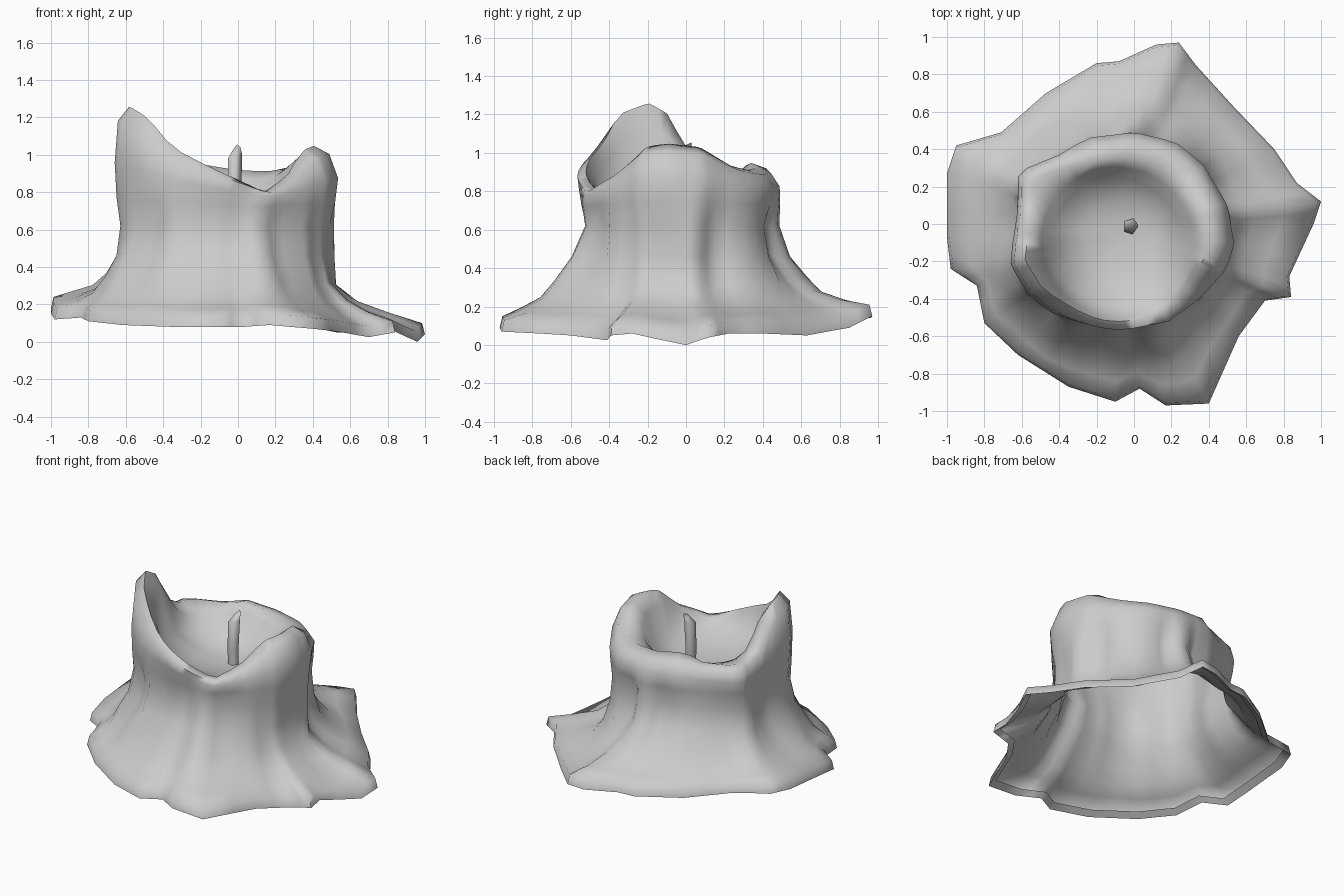
import bpy, bmesh
from math import atan2, hypot, sin, cos, pi, exp

if "Cube" in bpy.data.objects:
    bpy.data.objects.remove(bpy.data.objects["Cube"])

CX, CY = -0.06, -0.03   # axis of the candle body

# skirt outline: x, y, z of the lower edge
SKIRT = [(1.0, .12, .04), (.87, .22, .06), (.75, .40, .06), (.53, .63, .05), (.33, .85, .09),
         (.24, .97, .15), (.12, .96, .14), (-.08, .87, .14), (-.2, .86, .14), (-.47, .7, .14),
         (-.71, .49, .16), (-.95, .42, .19), (-1, .27, .18), (-1, -.07, .15), (-.98, -.24, .12),
         (-.84, -.33, .13), (-.8, -.53, .11), (-.62, -.7, .09), (-.35, -.87, .08), (-.1, -.95, .08),
         (.03, -.88, .08), (.17, -.97, .09), (.4, -.96, .07), (.56, -.6, .05), (.7, -.41, .025),
         (.84, -.39, .05), (.83, -.28, .06), (.96, -.0, .0)]
# body outline: x, y, rim height
BODY = [(.54, -.13, 1.05), (.5, .1, 1.03), (.37, .32, .93), (.22, .44, .91), (0, .49, .92),
        (-.25, .46, .95), (-.4, .37, .91), (-.62, .28, .91), (-.62, .12, .93), (-.63, .01, 1.0),
        (-.65, -.1, 1.2), (-.66, -.22, 1.26), (-.55, -.4, 1.2), (-.4, -.5, 1.04), (-.1, -.56, .91),
        (.17, -.53, .8), (.35, -.4, .90), (.48, -.26, 1.03)]


def polar(keys):
    return sorted((atan2(y - CY, x - CX) % (2 * pi), hypot(x - CX, y - CY), z) for x, y, z in keys)


def sample(keys, a):
    """Interpolate radius and height at angle a around a closed outline."""
    ext = [(keys[-1][0] - 2 * pi,) + keys[-1][1:]] + keys + [(keys[0][0] + 2 * pi,) + keys[0][1:]]
    for p, q in zip(ext, ext[1:]):
        if p[0] <= a <= q[0]:
            t = (a - p[0]) / (q[0] - p[0])
            # straight chord between outline points in plan
            r = p[1] * q[1] * sin(q[0] - p[0]) / (p[1] * sin(a - p[0]) + q[1] * sin(q[0] - a))
            return r, p[2] + (q[2] - p[2]) * t
    return keys[0][1:]


def finish(name, bm):
    bmesh.ops.recalc_face_normals(bm, faces=bm.faces)
    me = bpy.data.meshes.new(name)
    bm.to_mesh(me)
    bm.free()
    ob = bpy.data.objects.new(name, me)
    bpy.context.collection.objects.link(ob)
    bpy.ops.object.select_all(action='DESELECT')
    ob.select_set(True)
    bpy.context.view_layer.objects.active = ob
    bpy.ops.object.shade_smooth_by_angle(angle=1.3)
    return ob


def bridge(bm, rings):
    n = len(rings[0])
    for lo, hi in zip(rings, rings[1:]):
        for i in range(n):
            j = (i + 1) % n
            bm.faces.new((lo[i], lo[j], hi[j], hi[i]))


# melted wax: open skirt, fluted wall, rolled rim and sunken pool in one skin
skirt, body = polar(SKIRT), polar(BODY)
angles = []
for i, k in enumerate(skirt):
    nxt = skirt[(i + 1) % len(skirt)][0] + (2 * pi if i == len(skirt) - 1 else 0)
    angles += [k[0], ((k[0] + nxt) / 2) % (2 * pi)]
bm = bmesh.new()
rings = [[] for _ in range(15)]
for a in sorted(angles):
    R, zs = sample(skirt, a)
    b, h = sample(body, a)
    fold = .018 * sin(9 * a + 1) + .013 * sin(14 * a)          # drips running down the wall
    bump = exp(-((a - 5.05) / .2) ** 2)                        # fat drip on the front
    flare = .015 - .035 * cos(a) + .105 * sin(a) ** 2          # how far the foot spreads
    top = zs + .06
    foot = b + flare + fold + .03 * bump
    zf = .32 + .4 * (zs - .06)
    inner = .40 - .07 * sin(a) - .03 * cos(a)                  # off-centre pool
    crest = b - .13 if cos(a) > -.5 else b - .08
    crest = max(crest, inner + .02)
    up = h - .76
    profile = [
        (R * .95, zs + .03), (R, zs), (R * .985, top),
        (foot + (R - foot) * .6, top * .7 + zf * .3 - .015 + fold * .3),
        (foot + (R - foot) * .25, top * .35 + zf * .65 - .02),
        (foot, zf),
        (b - .03 + flare * .4 + fold * 1.3 + .02 * bump, .46),
        (b - .03 + fold - .01 * bump, .62),
        (b - .01 + fold * .4, .72 + .1 * up), (b, .76 + .4 * up),
        (b * .4 + crest * .6 + .03, h - .15 * up), (crest, h),
        (inner, .76 + .72 * up), (inner - .06, .755 + .15 * up), (inner * .45, .715)]
    for ring, (r, z) in zip(rings, profile):
        ring.append(bm.verts.new((CX + r * cos(a), CY + r * sin(a), z)))
bridge(bm, rings)
hub = bm.verts.new((-.02, -.02, .69))
last = rings[-1]
for i in range(len(last)):
    bm.faces.new((last[i], last[(i + 1) % len(last)], hub))
finish("melted_candle", bm)

# wick: slightly bent five-sided stalk with a slanted tip
bm = bmesh.new()
wick = []
for x, y, z, r in [(-.02, -.02, .63, .035), (-.02, -.02, .8, .038), (-.02, -.01, .99, .042), (-.008, .01, 1.035, .02)]:
    wick.append([bm.verts.new((x + r * cos(i * 2 * pi / 5), y + r * sin(i * 2 * pi / 5),
                               z + .3 * r * cos(i * 2 * pi / 5))) for i in range(5)])
bridge(bm, wick)
bm.faces.new(wick[0][::-1])
tip = bm.verts.new((-.005, .03, 1.055))
for i in range(5):
    bm.faces.new((wick[-1][i], wick[-1][(i + 1) % 5], tip))
finish("wick", bm)
